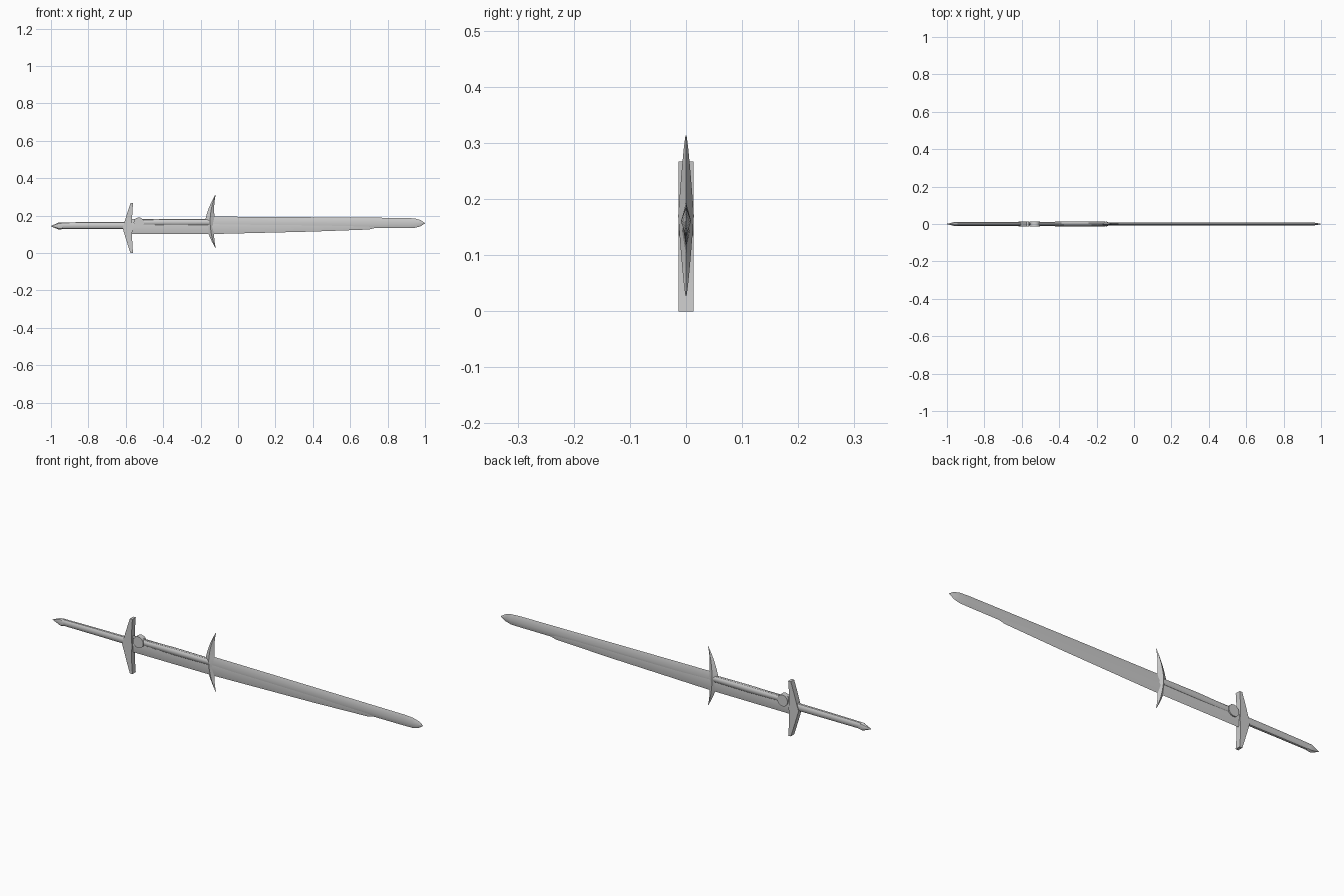
import bpy, bmesh, math

if "Cube" in bpy.data.objects:
    bpy.data.objects.remove(bpy.data.objects["Cube"])


def loft(name, stations, sides, along="x", square=False, angle=30):
    """Skin rings. Each station: (x, z, half_width, half_thickness_y)."""
    bm = bmesh.new()
    rings = []
    for x, z, w, t in stations:
        ring = []
        for i in range(sides):
            a = 2 * math.pi * i / sides + (math.pi / 4 if square else 0)
            k = math.sqrt(2) if square else 1
            u, y = w * k * math.cos(a), t * k * math.sin(a)
            p = (x, y, z + u) if along == "x" else (x + u, y, z)
            ring.append(bm.verts.new(p))
        rings.append(ring)
    for r0, r1 in zip(rings, rings[1:]):
        for i in range(sides):
            j = (i + 1) % sides
            bm.faces.new((r0[i], r0[j], r1[j], r1[i]))
    bm.faces.new(rings[0])
    bm.faces.new(rings[-1])
    bmesh.ops.recalc_face_normals(bm, faces=bm.faces)
    me = bpy.data.meshes.new(name)
    bm.to_mesh(me)
    bm.free()
    ob = bpy.data.objects.new(name, me)
    bpy.context.collection.objects.link(ob)
    bpy.ops.object.select_all(action="DESELECT")
    ob.select_set(True)
    bpy.context.view_layer.objects.active = ob
    bpy.ops.object.shade_smooth_by_angle(angle=math.radians(angle))
    return ob


# Rear sword: spike pommel, grip, square-ended guard, broad blade
loft("rear_pommel", [(-1.0, 0.144, 0.001, 0.001), (-0.955, 0.145, 0.020, 0.012),
                     (-0.935, 0.145, 0.016, 0.010)], 8)
loft("rear_grip", [(-0.945, 0.147, 0.017, 0.010), (-0.77, 0.148, 0.018, 0.011),
                   (-0.59, 0.148, 0.019, 0.011)], 12)
guard = []
for i in range(-6, 7):
    s = i / 6
    guard.append((-0.59 + 0.022 * abs(s) ** 1.3, 0.1335 + 0.1335 * s,
                  0.027 - 0.020 * abs(s) ** 0.8, 0.013))
loft("rear_guard", guard, 4, "z", True)
loft("rear_blade", [(-0.59, 0.142, 0.041, 0.009), (-0.13, 0.142, 0.040, 0.007),
                    (0.40, 0.147, 0.032, 0.005), (0.70, 0.150, 0.024, 0.004),
                    (0.80, 0.152, 0.001, 0.001)], 4, angle=40)

# Front sword: disc pommel, grip, pointed crescent guard, long blade
bpy.ops.mesh.primitive_cylinder_add(vertices=12, radius=0.028, depth=0.027,
                                    location=(-0.53, 0, 0.163),
                                    rotation=(math.pi / 2, 0, 0))
bpy.context.object.name = "front_pommel"
bpy.ops.object.shade_smooth_by_angle(angle=math.radians(40))
loft("front_grip", [(-0.51, 0.164, 0.015, 0.011), (-0.34, 0.165, 0.018, 0.013),
                    (-0.15, 0.165, 0.016, 0.012)], 12)
crescent = []
for i in range(-8, 9):
    s = i / 8
    a = abs(s)
    crescent.append((-0.149 + 0.029 * a ** 2, 0.17 + 0.143 * s,
                     0.026 * (1 - a) + 0.001, 0.013 * (1 - a) ** 0.8 + 0.001))
loft("front_guard", crescent, 4, "z", angle=40)
loft("front_blade", [(-0.15, 0.163, 0.032, 0.006), (0.05, 0.163, 0.031, 0.008),
                     (0.90, 0.161, 0.027, 0.009), (0.945, 0.160, 0.025, 0.009),
                     (0.975, 0.160, 0.017, 0.006), (1.0, 0.160, 0.001, 0.001)], 4, angle=40)
